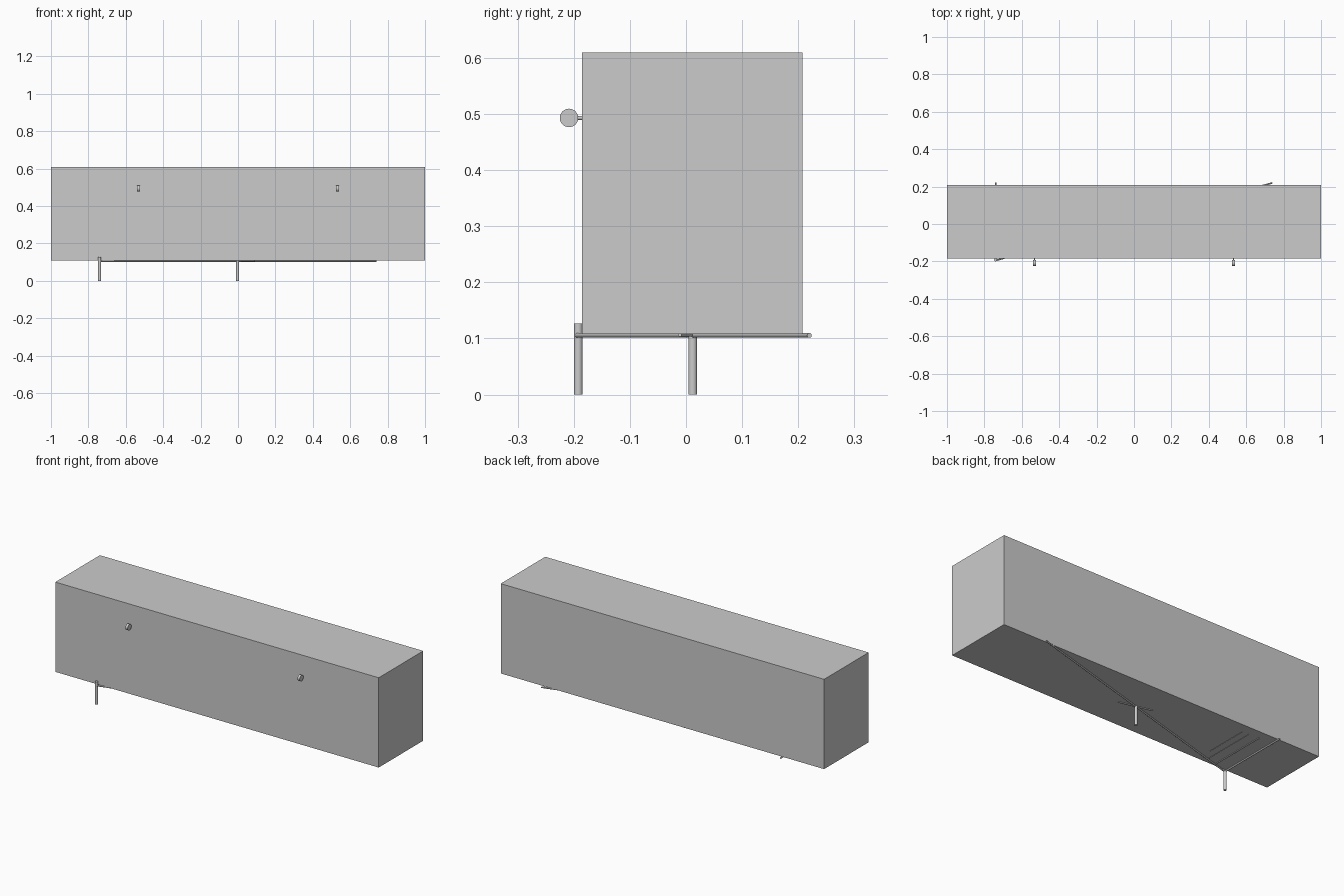
import bpy
from mathutils import Vector

if "Cube" in bpy.data.objects:
    bpy.data.objects.remove(bpy.data.objects["Cube"])


def rod(name, a, b, r, sides=24):
    a, b = Vector(a), Vector(b)
    d = b - a
    bpy.ops.mesh.primitive_cylinder_add(vertices=sides, radius=r, depth=d.length,
                                        location=(a + b) / 2)
    o = bpy.context.object
    o.rotation_mode = 'QUATERNION'
    o.rotation_quaternion = d.to_track_quat('Z', 'Y')
    o.name = name
    bpy.ops.object.shade_smooth_by_angle()
    return o


# cabinet body
bpy.ops.mesh.primitive_cube_add(size=1, location=(0, 0.0115, 0.359))
body = bpy.context.object
body.name = "cabinet_body"
body.scale = (2, 0.393, 0.502)

# disc knobs on short stems
for x, side in ((-0.532, "left"), (0.532, "right")):
    rod(side + "_knob", (x - 0.007, -0.2085, 0.493), (x + 0.007, -0.2085, 0.493), 0.0165, 32)
    rod(side + "_knob_stem", (x, -0.2, 0.493), (x, -0.183, 0.493), 0.0035)

# legs
rod("corner_leg", (-0.74, -0.192, 0), (-0.74, -0.192, 0.127), 0.0078)
rod("centre_leg", (-0.002, 0.012, 0), (-0.002, 0.012, 0.107), 0.0078)

# under-frame: end rail, diagonal brace and short crossing stub
z = 0.1055
rod("end_rail", (-0.74, -0.195, z), (-0.74, 0.222, z), 0.0042)
rod("diagonal_brace", (-0.74, -0.195, z), (0.74, 0.22, z), 0.0042)
rod("cross_stub", (0.09, -0.011, z + 0.001), (-0.09, 0.033, z + 0.001), 0.0032)

# slim slats running from the brace
rod("slat_1", (-0.66, -0.17, z + 0.001), (-0.66, 0.16, z + 0.001), 0.003)
for i, x in enumerate((-0.6, -0.56)):
    rod(f"slat_{i + 2}", (x, -0.15 + i * 0.06, 0.108), (x, 0.16, 0.108), 0.0015, 12)
